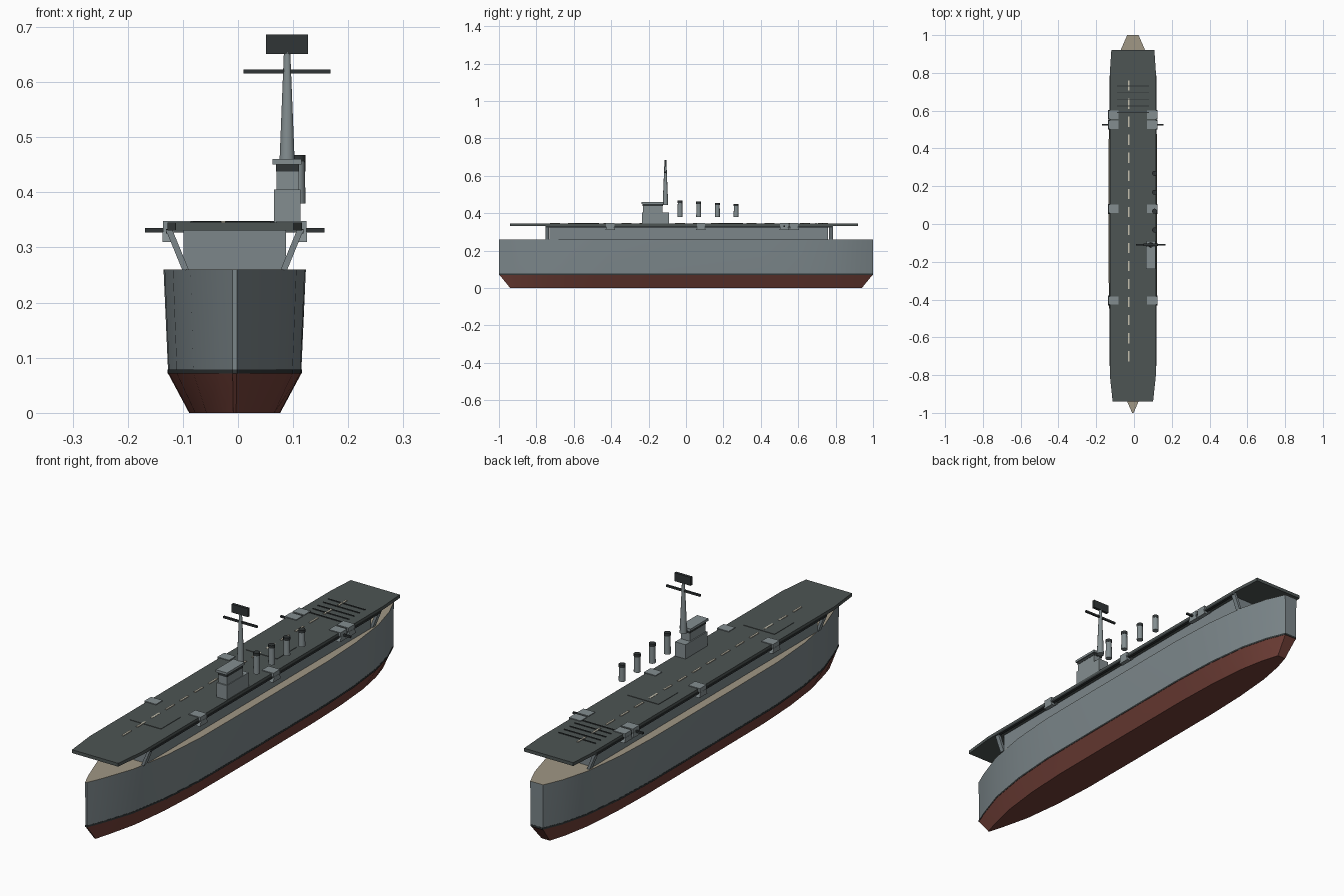
import bpy, bmesh
from math import radians
from mathutils import Vector

cube = bpy.data.objects.get("Cube")
if cube:
    bpy.data.objects.remove(cube, do_unlink=True)


def material(name, rgb):
    m = bpy.data.materials.new(name)
    m.use_nodes = True
    m.diffuse_color = (*rgb, 1)
    bsdf = next(n for n in m.node_tree.nodes if n.type == 'BSDF_PRINCIPLED')
    bsdf.inputs["Base Color"].default_value = (*rgb, 1)
    return m


HULL = material("hull grey", (0.20, 0.24, 0.255))
TOWER = material("light grey", (0.23, 0.27, 0.28))
DECK = material("deck slate", (0.075, 0.09, 0.088))
DARK = material("dark metal", (0.03, 0.036, 0.037))
RED = material("bottom red", (0.17, 0.052, 0.04))
TAN = material("weather deck tan", (0.35, 0.31, 0.235))
MARK = material("marking cream", (0.55, 0.52, 0.42))

CX = -0.006          # centreline of hull and flight deck
DECK_Z = 0.345       # top of flight deck


def finish(name, bm, mats, smooth=None):
    bmesh.ops.recalc_face_normals(bm, faces=bm.faces)
    mesh = bpy.data.meshes.new(name)
    bm.to_mesh(mesh)
    bm.free()
    for m in mats:
        mesh.materials.append(m)
    ob = bpy.data.objects.new(name, mesh)
    bpy.context.collection.objects.link(ob)
    if smooth:
        bpy.ops.object.select_all(action='DESELECT')
        ob.select_set(True)
        bpy.context.view_layer.objects.active = ob
        bpy.ops.object.shade_smooth_by_angle(angle=radians(smooth))
    return ob


def add_box(bm, x, y, z):
    """Box from (min, max) pairs."""
    verts = bmesh.ops.create_cube(bm, size=1)["verts"]
    for v in verts:
        v.co = Vector([(a + b) / 2 + c * (b - a) for c, (a, b) in zip(v.co, (x, y, z))])
    return verts


def box(name, x, y, z, mat):
    bm = bmesh.new()
    add_box(bm, x, y, z)
    return finish(name, bm, [mat])


def cylinder(name, x, y, z0, z1, r0, r1, mat, sides=12):
    bm = bmesh.new()
    verts = bmesh.ops.create_cone(bm, cap_ends=True, segments=sides, radius1=r0,
                                  radius2=r1, depth=z1 - z0)["verts"]
    bmesh.ops.translate(bm, verts=verts, vec=(x, y, (z0 + z1) / 2))
    return finish(name, bm, [mat], 40)


def loft(name, outline, rings, mats, smooth=None):
    """Stack a mirrored (half width, y) outline; each ring is z, x scale, y scale, material."""
    bm = bmesh.new()
    loop = outline + [(-x, y) for x, y in reversed(outline)]
    stack = [[bm.verts.new((CX + x * sx, y * sy, z)) for x, y in loop]
             for z, sx, sy, _ in rings]
    n = len(loop)
    bm.faces.new(stack[0]).material_index = rings[0][3]
    for low, high, ring in zip(stack, stack[1:], rings):
        for i in range(n):
            j = (i + 1) % n
            bm.faces.new((low[i], low[j], high[j], high[i])).material_index = ring[3]
    bm.faces.new(stack[-1]).material_index = rings[-1][3]
    return finish(name, bm, mats, smooth)


# Hull: red bottom, dark waterline, grey sides, tan weather deck
hull_plan = [(0.004, -1), (0.03, -0.94), (0.08, -0.8), (0.112, -0.62), (0.127, -0.42),
             (0.129, -0.1), (0.129, 0.42), (0.12, 0.62), (0.098, 0.8), (0.065, 0.92),
             (0.03, 1)]
loft("hull", hull_plan,
     [(0, 0.64, 0.94, 0), (0.071, 0.935, 0.998, 0), (0.071, 0.945, 1, 1),
      (0.079, 0.945, 1, 1), (0.079, 0.938, 0.999, 2), (0.259, 1, 1, 3), (0.26, 1, 1, 3)],
     [RED, DARK, HULL, TAN], 38)

# Hangar and flight deck
box("hangar", (CX - 0.093, CX + 0.093), (-0.73, 0.76), (0.259, 0.333), HULL)
loft("flight_deck", [(0.107, -0.94), (0.122, -0.8), (0.122, 0.8), (0.114, 0.92)],
     [(0.331, 1, 1, 0), (DECK_Z, 1, 1, 0)], [DECK])

# Elevators, arrestor wires and centreline dashes on the deck
for label, y in (("forward", -0.53), ("aft", 0.24)):
    box(label + "_elevator", (CX - 0.08, CX + 0.065), (y - 0.065, y + 0.065),
        (DECK_Z, DECK_Z + 0.002), DECK)
wires = bmesh.new()
for i in range(5):
    y = 0.59 + i * 0.035
    add_box(wires, (CX - 0.085, CX + 0.085), (y - 0.002, y + 0.002), (DECK_Z, DECK_Z + 0.003))
finish("arrestor_wires", wires, [DARK])
dashes = bmesh.new()
for i in range(16):
    y = -0.70 + i * 0.0955
    add_box(dashes, (-0.031, -0.023), (y - 0.027, y + 0.027), (DECK_Z, DECK_Z + 0.003))
finish("centreline_dashes", dashes, [MARK])

# Catwalks, deck braces, gun platforms and guns on both sides
for side, s in (("left", 1), ("right", -1)):
    def span(a, b):
        return tuple(sorted((CX + s * a, CX + s * b)))

    box(side + "_catwalk", span(0.112, 0.125), (-0.75, 0.78), (0.325, 0.333), DARK)

    for end, y in (("forward", -0.742), ("aft", 0.775)):
        bm = bmesh.new()
        for v in add_box(bm, span(0.083, 0.095), (y - 0.01, y + 0.01), (0.259, 0.332)):
            if v.co.z > 0.3:
                v.co.x += s * 0.03
        finish(f"{side}_{end}_deck_brace", bm, [HULL])

    for i, y in enumerate((-0.405, 0.08, 0.525, 0.578)):
        bm = bmesh.new()
        add_box(bm, span(0.076, 0.13), (y - 0.022, y + 0.022), (0.328, 0.348))
        for v in add_box(bm, span(0.112, 0.131), (y - 0.026, y + 0.026), (0.31, 0.331)):
            if v.co.z > 0.32:
                v.co.y = y + (v.co.y - y) * 0.7
        finish(f"{side}_gun_platform_{i + 1}", bm, [TOWER])
    box(side + "_gun_barrel", span(0.08, 0.163), (0.521, 0.529), (0.327, 0.335), DARK)

# Island
box("island_base", (0.065, 0.113), (-0.235, -0.09), (DECK_Z, 0.405), TOWER)
box("island_bridge", (0.07, 0.11), (-0.23, -0.125), (0.405, 0.452), TOWER)
box("bridge_windows", (0.069, 0.111), (-0.232, -0.124), (0.438, 0.45), DARK)
box("island_roof", (0.063, 0.115), (-0.238, -0.12), (0.45, 0.46), TOWER)

# Mast with yard and radar
cylinder("mast", 0.089, -0.11, 0.443, 0.68, 0.015, 0.005, TOWER, 10)
box("mast_yard", (0.01, 0.168), (-0.114, -0.106), (0.615, 0.623), DARK)
box("radar_panel", (0.051, 0.127), (-0.116, -0.104), (0.651, 0.686), DARK)

# Row of funnels stepping down aft
for i in range(4):
    y, top = -0.032 + i * 0.1, 0.468 - i * 0.006
    cylinder(f"funnel_{i + 1}", 0.109, y, 0.38, top - 0.012, 0.0135, 0.012, TOWER)
    cylinder(f"funnel_cap_{i + 1}", 0.109, y, top - 0.012, top, 0.0135, 0.0135, DARK)
